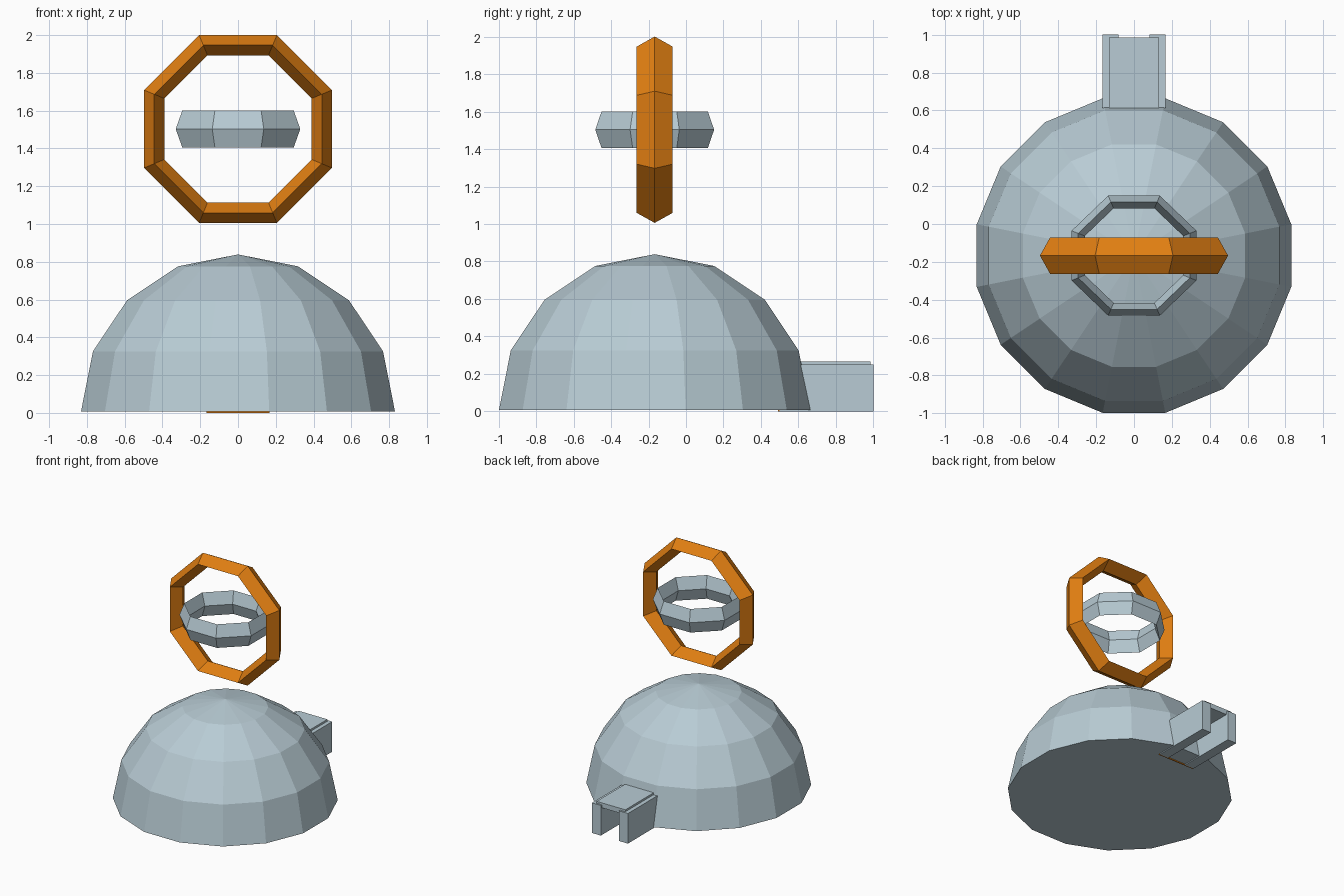
import bpy, bmesh, math

if "Cube" in bpy.data.objects:
    bpy.data.objects.remove(bpy.data.objects["Cube"])

CY = -0.167  # y of the dome axis


def material(name, rgb):
    m = bpy.data.materials.new(name)
    m.diffuse_color = (*rgb, 1)
    m.use_nodes = True
    m.node_tree.nodes["Principled BSDF"].inputs["Base Color"].default_value = m.diffuse_color
    return m


GREY = material("pale blue grey", (0.48, 0.60, 0.66))
ORANGE = material("orange", (0.75, 0.21, 0.006))


def finish(name, bm, mat, loc):
    bmesh.ops.recalc_face_normals(bm, faces=bm.faces)
    me = bpy.data.meshes.new(name)
    bm.to_mesh(me)
    bm.free()
    me.materials.append(mat)
    ob = bpy.data.objects.new(name, me)
    ob.location = loc
    bpy.context.collection.objects.link(ob)
    return ob


def ring_verts(bm, n, apothem, z):
    """Polygon with flat sides facing the axes."""
    r = apothem / math.cos(math.pi / n)
    angles = [2 * math.pi * (i + 0.5) / n for i in range(n)]
    return [bm.verts.new((r * math.cos(a), r * math.sin(a), z)) for a in angles]


def bridge(bm, a, b):
    n = len(a)
    for i in range(n):
        j = (i + 1) % n
        bm.faces.new((a[i], a[j], b[j], b[i]))


def diamond_ring(name, mat, outer, inner, half, loc):
    """Octagonal ring with a diamond cross-section."""
    bm = bmesh.new()
    mid = (outer + inner) / 2
    section = [(outer, 0), (mid, half), (inner, 0), (mid, -half)]
    loops = [ring_verts(bm, 8, r, z) for r, z in section]
    for k in range(4):
        bridge(bm, loops[k], loops[(k + 1) % 4])
    return finish(name, bm, mat, loc)


def box(name, mat, x, y, z):
    bm = bmesh.new()
    bmesh.ops.create_cube(bm, size=1)
    for v in bm.verts:
        v.co = [lo + (c + 0.5) * (hi - lo) for c, (lo, hi) in zip(v.co, (x, y, z))]
    return finish(name, bm, mat, (0, 0, 0))


# Faceted dome with a closed floor
bm = bmesh.new()
R = 0.831
loops = [ring_verts(bm, 16, R * math.cos(t * math.pi / 8), R * math.sin(t * math.pi / 8))
         for t in range(4)]
bm.faces.new(loops[0])
for lower, upper in zip(loops, loops[1:]):
    bridge(bm, lower, upper)
tip = bm.verts.new((0, 0, R))
for i in range(16):
    bm.faces.new((loops[3][i], loops[3][(i + 1) % 16], tip))
finish("dome", bm, GREY, (0, CY, 0.008))

# Entrance tunnel at the back: two walls, roof slab, inner door
for side, x in (("left", (-0.166, -0.083)), ("right", (0.083, 0.166))):
    box("tunnel_wall_" + side, GREY, x, (0.5, 1.0), (0, 0.25))
box("tunnel_roof", GREY, (-0.132, 0.132), (0.5, 0.985), (0.225, 0.266))
box("inner_door", ORANGE, (-0.166, 0.166), (0.492, 0.5), (0, 0.25))

# Floating rings above the dome
upright = diamond_ring("upright_ring", ORANGE, 0.497, 0.39, 0.096, (0, CY, 1.503))
upright.rotation_euler.x = math.pi / 2
level = diamond_ring("level_ring", GREY, 0.317, 0.25, 0.098, (0, CY, 1.503))
level.scale.x = 1.04
